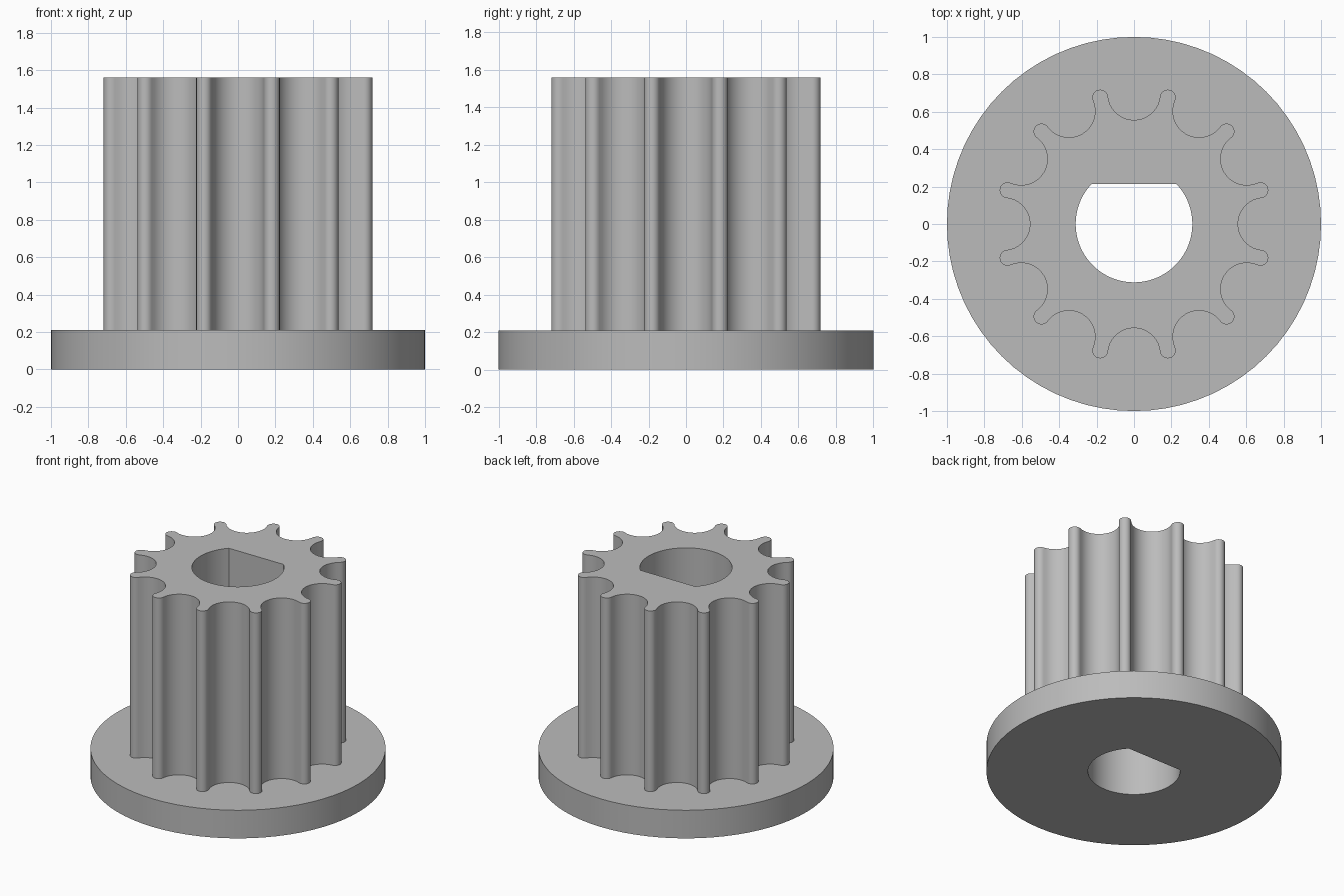
import bpy, bmesh
from math import sin, cos, pi, radians, atan2, asin, hypot
from mathutils import Vector, Matrix

if "Cube" in bpy.data.objects:
    bpy.data.objects.remove(bpy.data.objects["Cube"], do_unlink=True)

TEETH = 12
FLANGE_TOP, TOP = 0.21, 1.56
BORE_R, BORE_FLAT = 0.312, 0.215
GROOVE_C, GROOVE_R, TIP_C = 0.696, 0.14, 0.70

grey = bpy.data.materials.new("plain grey")
grey.use_nodes = True
colour = (0.5, 0.5, 0.5, 1)
grey.diffuse_color = colour
grey.node_tree.nodes["Principled BSDF"].inputs["Base Color"].default_value = colour


def arc(cx, cy, r, start, end, n):
    step = (end - start) / n
    return [Vector((cx + r * cos(start + step * i), cy + r * sin(start + step * i)))
            for i in range(n + 1)]


def gear_outline():
    """Round grooves running tangentially into round tooth tips."""
    pitch = 2 * pi / TEETH
    tip = Vector((cos(pitch / 2), sin(pitch / 2))) * TIP_C
    to_tip = tip - Vector((GROOVE_C, 0))
    a = atan2(to_tip.y, to_tip.x)
    tip_r = to_tip.length - GROOVE_R
    groove = arc(GROOVE_C, 0, GROOVE_R, 2 * pi - a, a, 18)
    crown = arc(tip.x, tip.y, tip_r, a - pi, pitch - a + pi, 10)
    unit = groove + crown[1:-1]
    return [Matrix.Rotation(pitch * k, 2) @ p for k in range(TEETH) for p in unit]


def wall(bm, points, z0, z1, inward=False):
    low = [bm.verts.new((p.x, p.y, z0)) for p in points]
    high = [bm.verts.new((p.x, p.y, z1)) for p in points]
    for i in range(len(points)):
        j = (i + 1) % len(points)
        quad = [low[i], low[j], high[j], high[i]]
        bm.faces.new(quad[::-1] if inward else quad)


def cap(bm, outer, inner, z, up):
    """Flat face between two outlines."""
    edges = []
    for points in (outer, inner):
        vs = [bm.verts.new((p.x, p.y, z)) for p in points]
        edges += [bm.edges.new((vs[i - 1], vs[i])) for i in range(len(vs))]
    made = bmesh.ops.triangle_fill(bm, edges=edges, use_beauty=True,
                                   normal=(0, 0, 1 if up else -1))
    for f in made["geom"]:
        if isinstance(f, bmesh.types.BMFace):
            f.normal_update()
            if (f.normal.z > 0) != up:
                f.normal_flip()


def finish(bm, name):
    bmesh.ops.remove_doubles(bm, verts=bm.verts, dist=0.0001)
    mesh = bpy.data.meshes.new(name)
    bm.to_mesh(mesh)
    bm.free()
    mesh.materials.append(grey)
    obj = bpy.data.objects.new(name, mesh)
    bpy.context.collection.objects.link(obj)
    bpy.ops.object.select_all(action="DESELECT")
    obj.select_set(True)
    bpy.context.view_layer.objects.active = obj
    bpy.ops.object.shade_smooth_by_angle(angle=radians(30))


gear = gear_outline()
rim = arc(0, 0, 1, 0, 2 * pi, 72)[:-1]
flat = asin(BORE_FLAT / BORE_R)
bore = arc(0, 0, BORE_R, pi - flat, 2 * pi + flat, 56)

# Base flange
bm = bmesh.new()
wall(bm, rim, 0, FLANGE_TOP)
wall(bm, bore, 0, FLANGE_TOP, inward=True)
cap(bm, rim, bore, 0, up=False)
cap(bm, rim, gear, FLANGE_TOP, up=True)
finish(bm, "base_flange")

# Toothed barrel
bm = bmesh.new()
wall(bm, gear, FLANGE_TOP, TOP)
wall(bm, bore, FLANGE_TOP, TOP, inward=True)
cap(bm, gear, bore, TOP, up=True)
finish(bm, "toothed_barrel")
